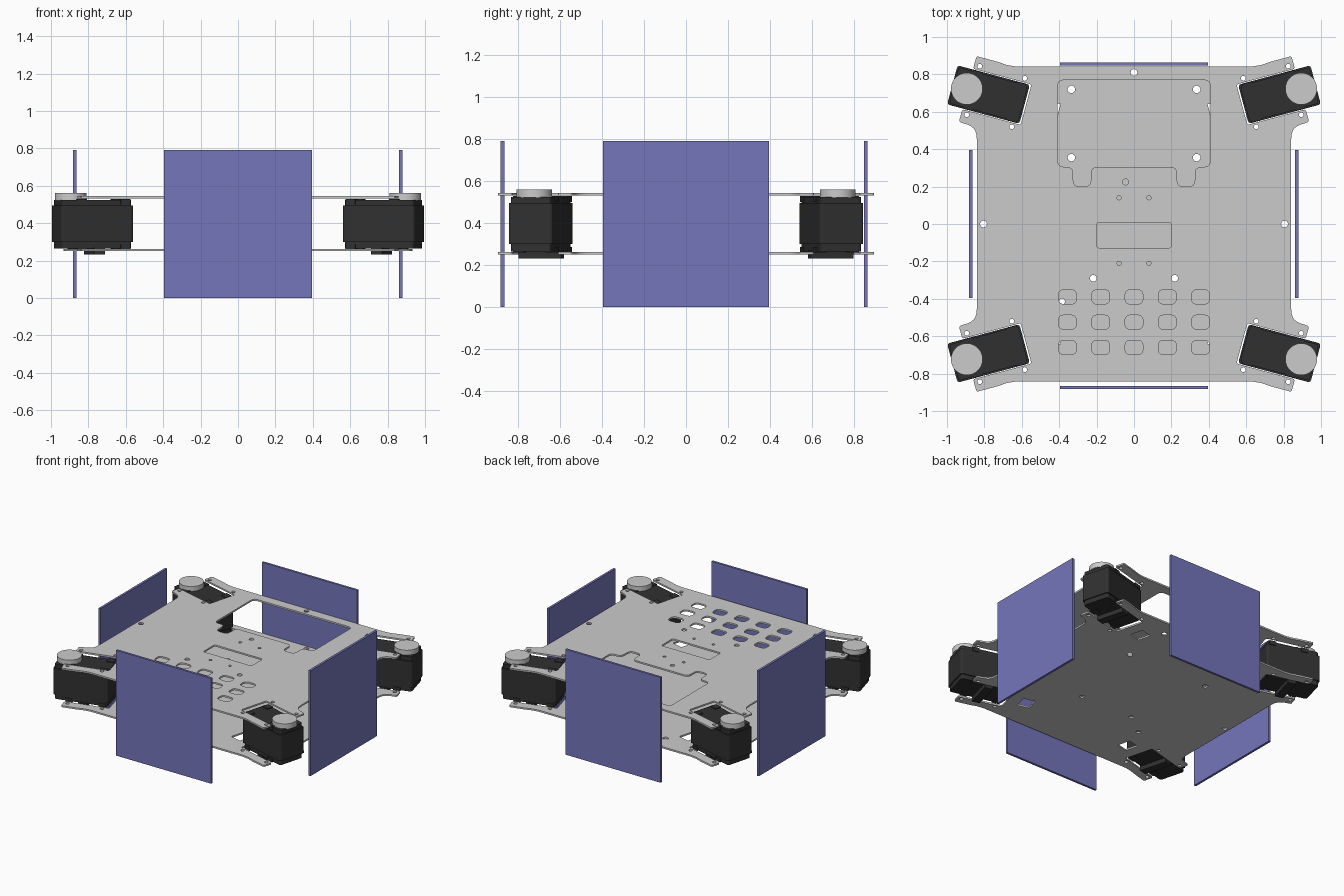
import bpy, bmesh
from math import sin, cos, pi, atan2, radians
from mathutils import Matrix, Vector

if "Cube" in bpy.data.objects:
    bpy.data.objects.remove(bpy.data.objects["Cube"])

C, S = cos(radians(15)), sin(radians(15))
SX, SY = 0.778, 0.692            # servo centre in the +x +y corner
QUADS = [(1, 1), (-1, 1), (-1, -1), (1, -1)]


def material(name, color):
    m = bpy.data.materials.new(name)
    m.diffuse_color = color
    m.use_nodes = True
    m.node_tree.nodes["Principled BSDF"].inputs["Base Color"].default_value = m.diffuse_color
    return m


DARK = material("dark_plastic", (0.03, 0.03, 0.03, 1))
BLUE = material("blue_panel", (0.18, 0.18, 0.50, 1))


def local(a, b):
    """Servo space (a outward, b sideways) to plate space, +x +y corner."""
    return (SX + a * C - b * S, SY + a * S + b * C)


def fillet(pts, r, n=4):
    """Round every corner of a closed polygon."""
    out = []
    for i, p in enumerate(pts):
        p, q, s = Vector(p), Vector(pts[i - 1]), Vector(pts[(i + 1) % len(pts)])
        d0, d1 = q - p, s - p
        p0 = p + d0.normalized() * min(r, d0.length * 0.45)
        p1 = p + d1.normalized() * min(r, d1.length * 0.45)
        for k in range(n + 1):
            t = k / n
            out.append(tuple(p0 * (1 - t) ** 2 + p * 2 * t * (1 - t) + p1 * t * t))
    return out


def rect(x, y, w, h, r):
    return fillet([(x - w / 2, y - h / 2), (x + w / 2, y - h / 2),
                   (x + w / 2, y + h / 2), (x - w / 2, y + h / 2)], r)


def circle(x, y, r, n=20):
    return [(x + r * cos(2 * pi * i / n), y + r * sin(2 * pi * i / n)) for i in range(n)]


def mirror4(pts):
    """Closed loop from the points of one quadrant."""
    loop = []
    for sx, sy in QUADS:
        part = [(sx * x, sy * y) for x, y in pts]
        loop += part if sx * sy > 0 else part[::-1]
    return loop


def plate(name, z, loops):
    cu = bpy.data.curves.new(name, 'CURVE')
    cu.dimensions, cu.fill_mode, cu.extrude = '2D', 'BOTH', 0.006
    for pts in loops:
        sp = cu.splines.new('POLY')
        sp.points.add(len(pts) - 1)
        for p, (x, y) in zip(sp.points, pts):
            p.co = (x, y, 0, 1)
        sp.use_cyclic_u = True
    ob = bpy.data.objects.new(name, cu)
    bpy.context.collection.objects.link(ob)
    ob.location.z = z
    bpy.ops.object.select_all(action='DESELECT')
    bpy.context.view_layer.objects.active = ob
    ob.select_set(True)
    bpy.ops.object.convert(target='MESH')
    bpy.ops.object.shade_smooth_by_angle(angle=radians(30))


def add_box(bm, lo, hi, bevel=0.0):
    """Box between two corners, upright edges optionally rounded."""
    size = [h - l for l, h in zip(lo, hi)]
    mid = [(h + l) / 2 for l, h in zip(lo, hi)]
    vs = bmesh.ops.create_cube(bm, size=1, matrix=Matrix.Translation(mid) @ Matrix.Diagonal((*size, 1)))['verts']
    if bevel:
        up = [e for e in {e for v in vs for e in v.link_edges}
              if abs(e.verts[0].co.z - e.verts[1].co.z) > 1e-4]
        bmesh.ops.bevel(bm, geom=up, offset=bevel, segments=3, profile=0.5, affect='EDGES')


def finish(name, bm, mat=None):
    me = bpy.data.meshes.new(name)
    bm.to_mesh(me)
    bm.free()
    ob = bpy.data.objects.new(name, me)
    bpy.context.collection.objects.link(ob)
    if mat:
        me.materials.append(mat)
    return ob


# Plate outline: straight sides, flared forks around each servo slot
quadrant = [(0.84, 0.45), (0.843, 0.485), (0.857, 0.512), (0.88, 0.528),
            local(0.115, -0.182), local(0.115, -0.112), local(-0.208, -0.112),
            local(-0.208, 0.112), local(0.115, 0.112), local(0.115, 0.182),
            local(0.0, 0.182), (0.68, 0.850), (0.63, 0.842)]
outline = fillet(mirror4(quadrant), 0.012, 3)

# Holes shared by both plates
shared = [circle(0, 0.81, 0.018), circle(-0.805, 0, 0.018), circle(0.805, 0, 0.018),
          circle(-0.218, -0.29, 0.018), circle(0.218, -0.29, 0.018)]
for a, b in [(0.084, 0.134), (0.084, -0.134), (-0.165, 0.134), (-0.165, -0.134)]:
    x, y = local(a, b)
    shared += [circle(sx * x, sy * y, 0.013, 16) for sx, sy in QUADS]

# Upper plate: window with two tabs, centre slot, vent grid, small holes
half = [(0.23, 0.305), (0.23, 0.2), (0.325, 0.2), (0.325, 0.305), (0.408, 0.305), (0.408, 0.77)]
window = fillet(half + [(-x, y) for x, y in reversed(half)], 0.035)
upper = [window, rect(0, -0.06, 0.4, 0.135, 0.015), circle(-0.045, 0.225, 0.016)]
upper += [circle(x, y, 0.011, 16) for x in (-0.08, 0.08) for y in (0.14, -0.21)]
upper += [rect(0.178 * i, y, 0.096, 0.076, 0.03) for i in range(-2, 3) for y in (-0.39, -0.525, -0.66)]
plate("upper_plate", 0.538, [outline] + shared + upper)

# Lower plate: mounting holes and a cable opening beside each servo
lower = [circle(x, y, 0.02) for x in (-0.335, 0.335) for y in (0.72, 0.355)]
lower.append(circle(-0.385, -0.415, 0.016))
cable = [local(a, b) for a, b in ((-0.385, -0.05), (-0.295, -0.05), (-0.295, 0.05), (-0.385, 0.05))]
lower += [[(sx * x, sy * y) for x, y in cable] for sx, sy in QUADS]
plate("lower_plate", 0.256, [outline] + shared + lower)

# Servos with output discs, turned outward at the corners
for i, (sx, sy) in enumerate(QUADS):
    place = Matrix.Translation((sx * SX, sy * SY, 0)) @ Matrix.Rotation(atan2(sy * S, sx * C), 4, 'Z')
    bm = bmesh.new()
    add_box(bm, (-0.2, -0.108, 0.30), (0.2, 0.108, 0.495), 0.015)
    add_box(bm, (-0.192, -0.1, 0.265), (0.192, 0.1, 0.525), 0.018)
    add_box(bm, (-0.04, -0.105, 0.232), (0.02, 0.105, 0.27))
    for a in (-0.155, 0.085):
        for b in (-0.08, 0.08):
            add_box(bm, (a - 0.026, b - 0.026, 0.26), (a + 0.026, b + 0.026, 0.285))
            add_box(bm, (a - 0.026, b - 0.026, 0.5), (a + 0.026, b + 0.026, 0.53))
    servo = finish(f"servo_{i + 1}", bm, DARK)
    servo.matrix_world = place
    bm = bmesh.new()
    bmesh.ops.create_cone(bm, cap_ends=True, segments=40, radius1=0.085, radius2=0.085,
                          depth=0.04, matrix=Matrix.Translation((0.12, 0, 0.541)))
    disc = finish(f"servo_disc_{i + 1}", bm)
    disc.matrix_world = place
    bpy.ops.object.select_all(action='DESELECT')
    bpy.context.view_layer.objects.active = disc
    disc.select_set(True)
    bpy.ops.object.shade_smooth_by_angle(angle=radians(30))

# Upright square panels on the four sides
for name, x, y, w, d in [("front_panel", 0, -0.874, 0.79, 0.017), ("back_panel", 0, 0.856, 0.79, 0.017),
                         ("left_panel", -0.873, 0, 0.017, 0.79), ("right_panel", 0.870, 0, 0.017, 0.79)]:
    bm = bmesh.new()
    add_box(bm, (x - w / 2, y - d / 2, 0), (x + w / 2, y + d / 2, 0.79))
    finish(name, bm, BLUE)
